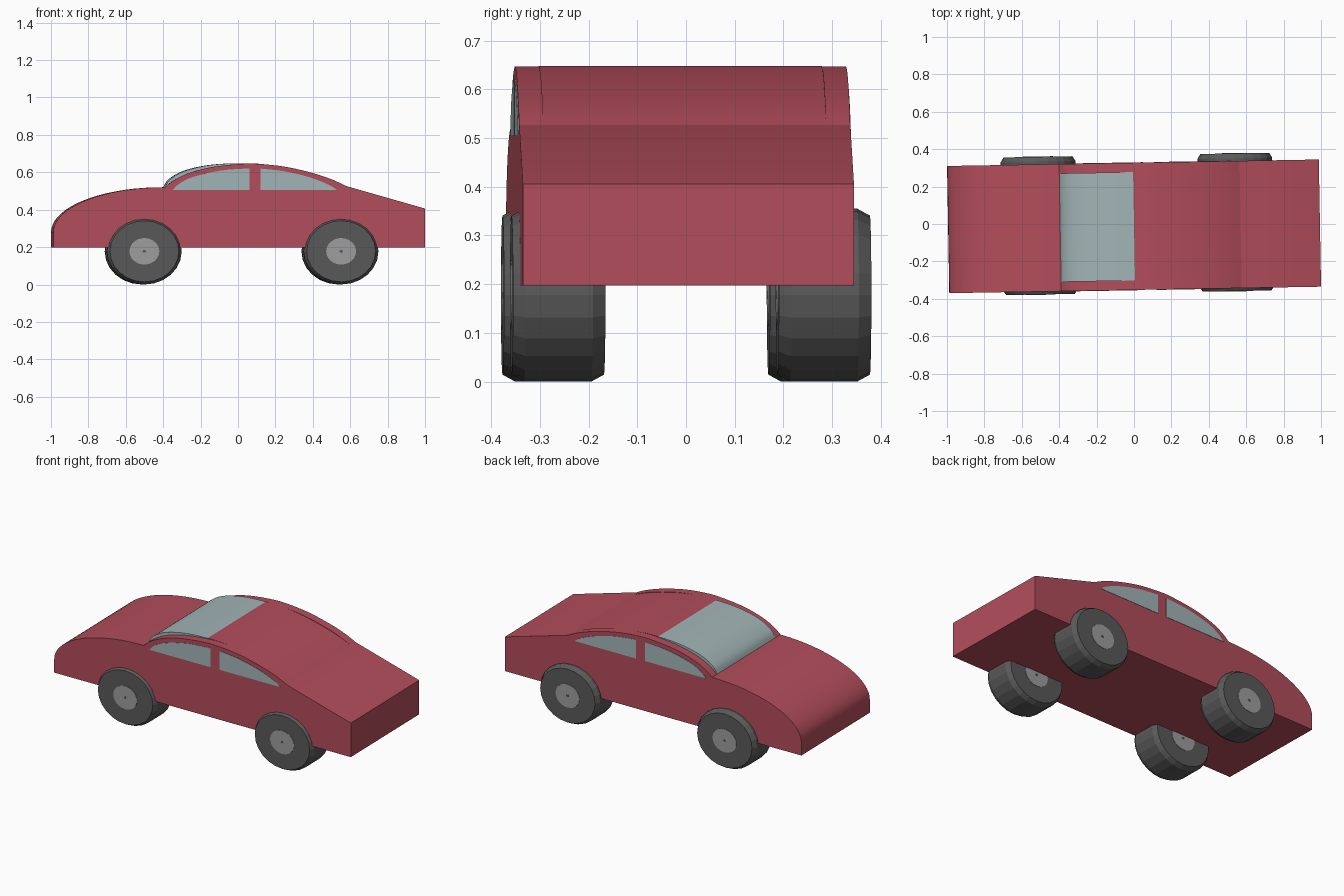
import bpy, bmesh
from math import sin, cos, pi, radians
from mathutils import Matrix

if "Cube" in bpy.data.objects:
    bpy.data.objects.remove(bpy.data.objects["Cube"])

YAW = Matrix.Rotation(radians(1.0), 4, 'Z')   # the whole car sits slightly turned
BODY_Y = -0.0125                              # body is a touch off the wheel centreline


def material(name, rgb):
    m = bpy.data.materials.new(name)
    m.diffuse_color = (*rgb, 1)
    m.use_nodes = True
    m.node_tree.nodes["Principled BSDF"].inputs["Base Color"].default_value = m.diffuse_color
    return m


RED = material("red_paint", (0.45, 0.075, 0.105))
GLASS = material("glass", (0.36, 0.46, 0.47))
RUBBER = material("rubber", (0.10, 0.10, 0.10))
METAL = material("hub_metal", (0.34, 0.34, 0.34))


def loft(name, rings, mat, smooth=False):
    """Skin a list of equal-length vertex rings and cap both ends."""
    bm = bmesh.new()
    vs = [[bm.verts.new(p) for p in r] for r in rings]
    n = len(vs[0])
    for a, b in zip(vs, vs[1:]):
        for i in range(n):
            j = (i + 1) % n
            bm.faces.new((a[i], a[j], b[j], b[i]))
    bm.faces.new(vs[0])
    bm.faces.new(vs[-1])
    bmesh.ops.recalc_face_normals(bm, faces=bm.faces[:])
    bm.transform(YAW)
    me = bpy.data.meshes.new(name)
    bm.to_mesh(me)
    bm.free()
    me.materials.append(mat)
    ob = bpy.data.objects.new(name, me)
    bpy.context.collection.objects.link(ob)
    if smooth:
        bpy.ops.object.select_all(action='DESELECT')
        ob.select_set(True)
        bpy.context.view_layer.objects.active = ob
        bpy.ops.object.shade_smooth_by_angle(angle=radians(25))
    return ob


def prism(name, pts, y0, y1, mat):
    return loft(name, [[(x, y + BODY_Y, z) for x, z in pts] for y in (y0, y1)], mat, True)


def curve(pts, steps=4):
    """Smooth Catmull-Rom line through a few points."""
    p = [pts[0]] + pts + [pts[-1]]
    out = []
    for k in range(1, len(p) - 2):
        for s in range(steps):
            t = s / steps
            out.append(tuple(0.5 * (2 * b + (c - a) * t + (2 * a - 5 * b + 4 * c - d) * t * t
                                    + (3 * b - a - 3 * c + d) * t ** 3)
                             for a, b, c, d in zip(p[k - 1], p[k], p[k + 1], p[k + 2])))
    return out + [pts[-1]]


# Lower body: elliptical bonnet, flat belt line, sloping tail
bonnet = [(-0.40 - 0.594 * cos(a), 0.28 + 0.24 * sin(a))
          for a in (i * pi / 2 / 18 for i in range(19))]
prism("body", [(-0.994, 0.197)] + bonnet + [(0.57, 0.527), (0.994, 0.406), (0.994, 0.197)],
      -0.34, 0.34, RED)

# Side rails of the cabin, lower at the front than the windscreen
rail = curve([(-0.395, 0.52), (-0.35, 0.556), (-0.27, 0.595), (-0.15, 0.627), (0.0, 0.644),
              (0.1, 0.645), (0.25, 0.629), (0.4, 0.594), (0.5, 0.56), (0.57, 0.527)])
for side, s in (("right", -1), ("left", 1)):
    prism("roof_rail_" + side, rail + [(0.57, 0.50), (-0.395, 0.50)], s * 0.34, s * 0.29, RED)

# Windscreen and roof between the rails
screen = curve([(-0.395, 0.52), (-0.37, 0.56), (-0.30, 0.603), (-0.2, 0.631),
                (-0.1, 0.644), (0.0, 0.648)])
prism("windscreen", screen + [(0.0, 0.50), (-0.395, 0.50)], -0.29, 0.29, GLASS)
roof = curve([(0.0, 0.648), (0.1, 0.646), (0.25, 0.627), (0.4, 0.591), (0.5, 0.558), (0.57, 0.527)])
prism("roof", roof + [(0.57, 0.50), (0.0, 0.50)], -0.29, 0.29, RED)

# Side windows, flush with the body sides
front_window = curve([(-0.355, 0.504), (-0.325, 0.535), (-0.25, 0.574), (-0.1, 0.609), (0.054, 0.621)])
rear_window = curve([(0.114, 0.620), (0.25, 0.604), (0.38, 0.572), (0.48, 0.533), (0.524, 0.504)])
for side, s in (("right", -1), ("left", 1)):
    prism("front_window_" + side, front_window + [(0.054, 0.504)], s * 0.33, s * 0.342, GLASS)
    prism("rear_window_" + side, [(0.114, 0.504)] + rear_window, s * 0.33, s * 0.342, GLASS)


# Wheels: chamfered, slightly squashed, with hubs on both faces
def lathe(name, cx, s, rings, mat, sides=24):
    loft(name, [[(cx + 0.2 * r * cos(2 * pi * i / sides), s * y,
                  0.1775 + 0.1775 * r * sin(2 * pi * i / sides)) for i in range(sides)]
                for y, r in rings], mat)


for end, cx in (("front", -0.507), ("rear", 0.545)):
    for side, s in (("right", -1), ("left", 1)):
        tag = f"{end}_{side}"
        lathe("tyre_" + tag, cx, s, [(0.178, 0.92), (0.204, 1), (0.342, 1), (0.368, 0.92)], RUBBER)
        lathe("hub_" + tag, cx, s, [(0.176, 0.4), (0.370, 0.4)], METAL)
        lathe("axle_cap_" + tag, cx, s, [(0.175, 0.045), (0.371, 0.045)], RUBBER, 8)
